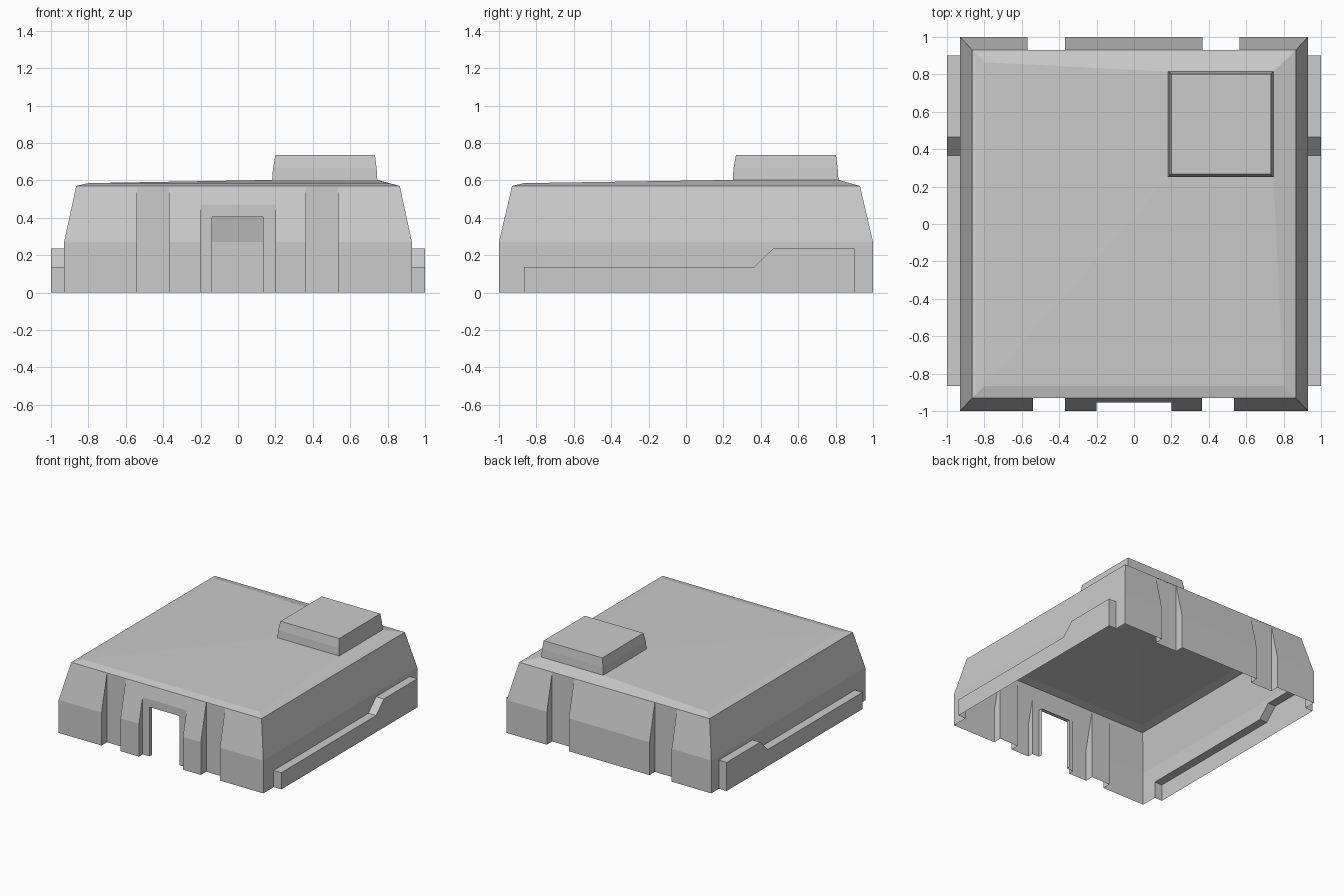
import bpy
import bmesh

cube = bpy.data.objects.get("Cube")
if cube:
    bpy.data.objects.remove(cube, do_unlink=True)

grey = bpy.data.materials.new("plain grey")
grey.use_nodes = True
grey.diffuse_color = (0.6, 0.6, 0.6, 1)
grey.node_tree.nodes["Principled BSDF"].inputs["Base Color"].default_value = (0.6, 0.6, 0.6, 1)

JAMB_Y = -0.92      # inner end of the doorway


def make_object(name, bm):
    bmesh.ops.recalc_face_normals(bm, faces=bm.faces)
    mesh = bpy.data.meshes.new(name)
    bm.to_mesh(mesh)
    bm.free()
    ob = bpy.data.objects.new(name, mesh)
    bpy.context.scene.collection.objects.link(ob)
    return ob


def ring(bm, x0, x1, y0, y1, z):
    """Four corners, counter-clockwise from front left of the plan."""
    return [bm.verts.new(c) for c in ((x0, y0, z), (x1, y0, z), (x1, y1, z), (x0, y1, z))]


def bridge(bm, low, high):
    for i in range(4):
        j = (i + 1) % 4
        bm.faces.new((low[i], low[j], high[j], high[i]))


def box(name, x0, x1, y0, y1, top):
    bm = bmesh.new()
    low, high = ring(bm, x0, x1, y0, y1, -0.2), ring(bm, x0, x1, y0, y1, top)
    bridge(bm, low, high)
    bm.faces.new(low)
    bm.faces.new(high)
    return make_object(name, bm)


def rail(name, side):
    """Stepped side rail, a profile in the y-z plane pushed outwards."""
    bm = bmesh.new()
    outline = ((-0.865, -0.03), (0.9, -0.03), (0.9, 0.235),
               (0.465, 0.235), (0.365, 0.137), (-0.865, 0.137))
    face = bm.faces.new([bm.verts.new((side * 0.88, y, z)) for y, z in outline])
    out = bmesh.ops.extrude_face_region(bm, geom=[face], use_keep_orig=True)
    moved = [v for v in out["geom"] if isinstance(v, bmesh.types.BMVert)]
    bmesh.ops.translate(bm, verts=moved, vec=(side * 0.12, 0, 0))
    return make_object(name, bm)


# Walls: upright below, leaning in above
bm = bmesh.new()
base = ring(bm, -0.93, 0.93, -1, 1, -0.05)
waist = ring(bm, -0.93, 0.93, -1, 1, 0.27)
eave = ring(bm, -0.865, 0.865, -0.93, 0.93, 0.57)
bm.faces.new(base)
bridge(bm, base, waist)
bridge(bm, waist, eave)

# Roof: low facets rising to the hatch corner
a, b, c = [bm.verts.new((x, y, 0.585)) for x, y in ((-0.8, -0.865), (0.8, -0.865), (-0.8, 0.865))]
foot = ring(bm, 0.183, 0.745, 0.25, 0.815, 0.602)
for corners in ((a, b, foot[1], foot[0]), (a, foot[0], foot[3], c),
                (eave[0], eave[1], b, a), (eave[3], eave[0], a, c),
                (eave[1], eave[2], foot[2], foot[1], b),
                (eave[2], eave[3], c, foot[3], foot[2])):
    bm.faces.new(corners)

# Roof hatch block
middle = ring(bm, 0.187, 0.741, 0.254, 0.811, 0.665)
top = ring(bm, 0.2, 0.732, 0.267, 0.802, 0.735)
bridge(bm, foot, middle)
bridge(bm, middle, top)
bm.faces.new(top)
building = make_object("building_shell", bm)

# Recesses, doorway and rails
parts = [(box("front_recess_right", -0.54, -0.368, -1.2, -0.93, 0.565), 'DIFFERENCE'),
         (box("front_recess_left", 0.363, 0.535, -1.2, -0.93, 0.565), 'DIFFERENCE'),
         (box("back_recess_right", -0.57, -0.368, 0.93, 1.2, 0.565), 'DIFFERENCE'),
         (box("back_recess_left", 0.365, 0.565, 0.93, 1.2, 0.565), 'DIFFERENCE'),
         (box("door_frame_recess", -0.2, 0.2, -1.2, -0.952, 0.47), 'DIFFERENCE'),
         (box("doorway", -0.138, 0.135, -1.2, JAMB_Y, 0.405), 'DIFFERENCE'),
         (rail("rail_left", 1), 'UNION'),
         (rail("rail_right", -1), 'UNION')]
for part, operation in parts:
    part.hide_render = True
    mod = building.modifiers.new(part.name, 'BOOLEAN')
    mod.solver = 'EXACT'
    mod.operation = operation
    mod.object = part
bpy.context.view_layer.update()
graph = bpy.context.evaluated_depsgraph_get()
mesh = bpy.data.meshes.new_from_object(building.evaluated_get(graph))
building.modifiers.clear()
building.data = mesh
for part, operation in parts:
    bpy.data.objects.remove(part, do_unlink=True)

# Open the underside and the doorway
bm = bmesh.new()
bm.from_mesh(mesh)
bmesh.ops.bisect_plane(bm, geom=bm.verts[:] + bm.edges[:] + bm.faces[:], dist=0.0001,
                       plane_co=(0, 0, 0), plane_no=(0, 0, 1), clear_inner=True)
door_back = [f for f in bm.faces if all(abs(v.co.y - JAMB_Y) < 0.001 for v in f.verts)]
bmesh.ops.delete(bm, geom=door_back, context='FACES')
for f in bm.faces:
    f.material_index = 0
    f.smooth = False
bm.to_mesh(mesh)
bm.free()
mesh.materials.clear()
mesh.materials.append(grey)
